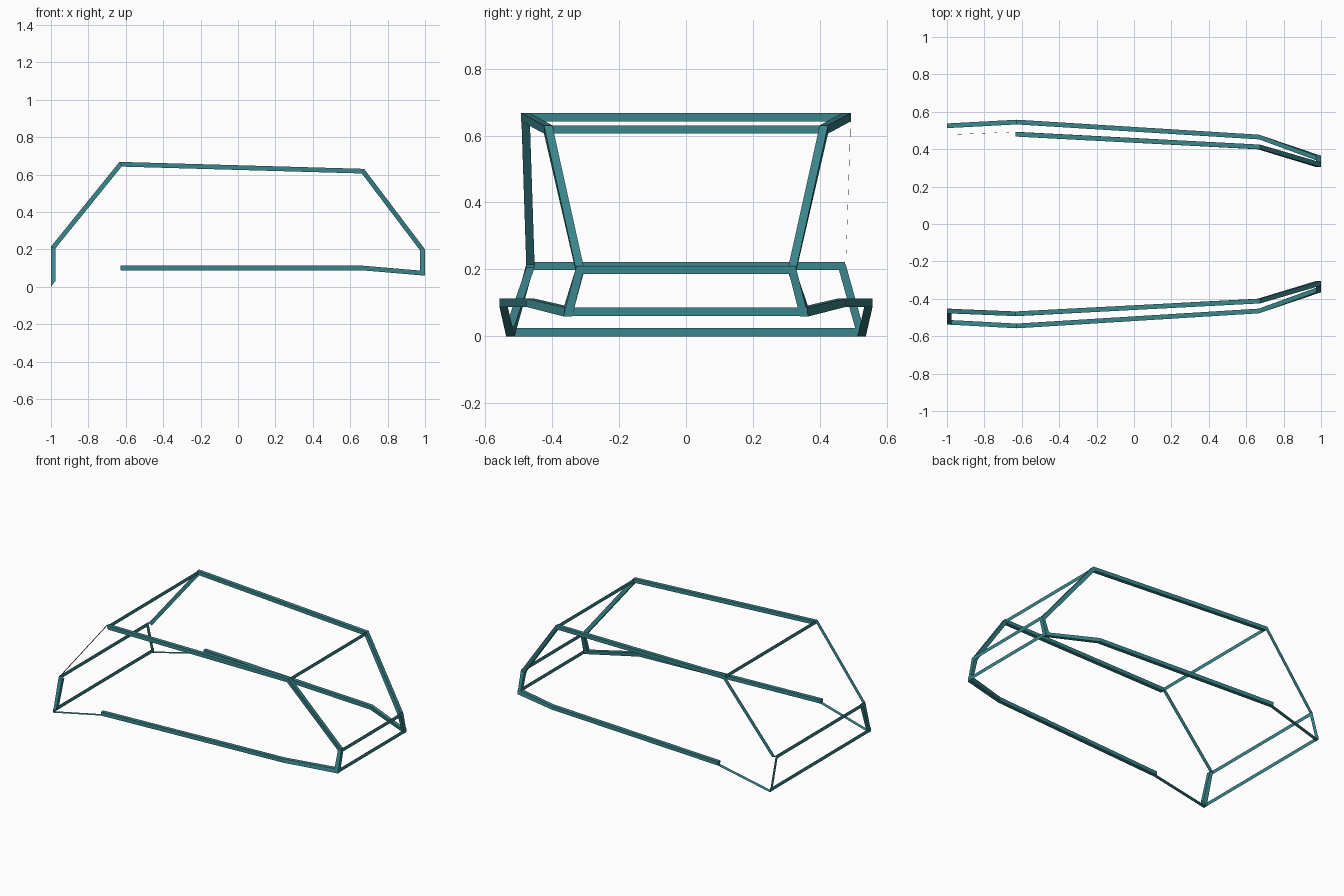
import bpy
from mathutils import Vector

if "Cube" in bpy.data.objects:
    bpy.data.objects.remove(bpy.data.objects["Cube"])

H = 0.0125  # half bar width

teal = bpy.data.materials.new("teal")
teal.diffuse_color = (0.042, 0.24, 0.262, 1)
teal.use_nodes = True
teal.node_tree.nodes["Principled BSDF"].inputs["Base Color"].default_value = teal.diffuse_color

# Side outline of the cage: (x, half width y, z), going around one side
NODES = [
    (-0.988, 0.525, 0.0155),  # 0 rear bottom
    (-0.988, 0.465, 0.210),  # 1 rear middle
    (-0.628, 0.480, 0.655),  # 2 roof rear
    (0.668, 0.412, 0.618),   # 3 roof front
    (0.986, 0.317, 0.198),   # 4 nose top
    (0.986, 0.353, 0.073),   # 5 nose bottom
    (0.668, 0.465, 0.100),   # 6 sill front
    (-0.628, 0.545, 0.100),  # 7 sill rear
]


def make_object(name, verts, faces):
    mesh = bpy.data.meshes.new(name)
    mesh.from_pydata(verts, [], faces)
    mesh.materials.append(teal)
    obj = bpy.data.objects.new(name, mesh)
    bpy.context.collection.objects.link(obj)
    return obj


def corner(i, out, wide, side):
    """Mitred bar corner: out = towards outside of the outline, wide = outer y."""
    p = [Vector((NODES[(i + k) % 8][0], NODES[(i + k) % 8][2])) for k in (-1, 0, 1)]
    d1, d2 = (p[1] - p[0]).normalized(), (p[2] - p[1]).normalized()
    n1, n2 = Vector((-d1.y, d1.x)), Vector((-d2.y, d2.x))
    m = (n1 + n2).normalized()
    q = p[1] + m * (out * H / m.dot(n1))
    return (q.x, side * (NODES[i][1] + wide * H), q.y)


RING = [(1, 1), (1, -1), (-1, -1), (-1, 1)]


def tube(name, ids, side):
    """Square bar following the outline through several nodes, capped."""
    verts = [corner(i, o, w, side) for i in ids for o, w in RING]
    faces = []
    for s in range(len(ids) - 1):
        for k in range(4):
            a, b = s * 4 + k, s * 4 + (k + 1) % 4
            f = (a, b, b + 4, a + 4)
            faces.append(f if side > 0 else f[::-1])
    n = len(verts)
    caps = [(3, 2, 1, 0), (n - 4, n - 3, n - 2, n - 1)]
    faces += caps if side > 0 else [c[::-1] for c in caps]
    make_object(name, verts, faces)


def strip(name, i, j, side, e1, e2):
    """Flat bar between two nodes, spanning two of the bar's four edges."""
    make_object(name, [corner(i, *e1, side), corner(i, *e2, side),
                       corner(j, *e2, side), corner(j, *e1, side)], [(0, 1, 2, 3)])


OUT = ((1, 1), (1, -1))   # outward edge strip
FLANK = ((1, 1), (-1, 1))  # outer flank strip

# Roof rail, windscreen pillar, nose upright and sill on both sides
for side, tag in ((-1, "near"), (1, "far")):
    tube("side_frame_" + tag, [2, 3, 4, 5, 6, 7], side)
    strip("rear_sill_" + tag, 7, 0, side, *OUT)

# Rear uprights and rear pillars
tube("rear_upright_near", [0, 1], -1)
strip("rear_upright_far", 0, 1, 1, *OUT)
strip("rear_pillar_near", 1, 2, -1, *OUT)
strip("rear_pillar_far", 1, 2, 1, *FLANK)

# Flat upright cross bars joining both sides
for name, i, dx in (("rear_bottom_bar", 0, -0.012), ("rear_middle_bar", 1, -0.012),
                    ("roof_rear_bar", 2, 0), ("roof_front_bar", 3, 0),
                    ("nose_top_bar", 4, 0.012), ("nose_bottom_bar", 5, 0.012)):
    x, y, z = NODES[i]
    z = max(z, H) if i else H
    y += H * 0.8
    x += dx
    make_object(name, [(x, -y, z - H), (x, y, z - H), (x, y, z + H), (x, -y, z + H)],
                [(0, 1, 2, 3) if x > 0 else (3, 2, 1, 0)])
